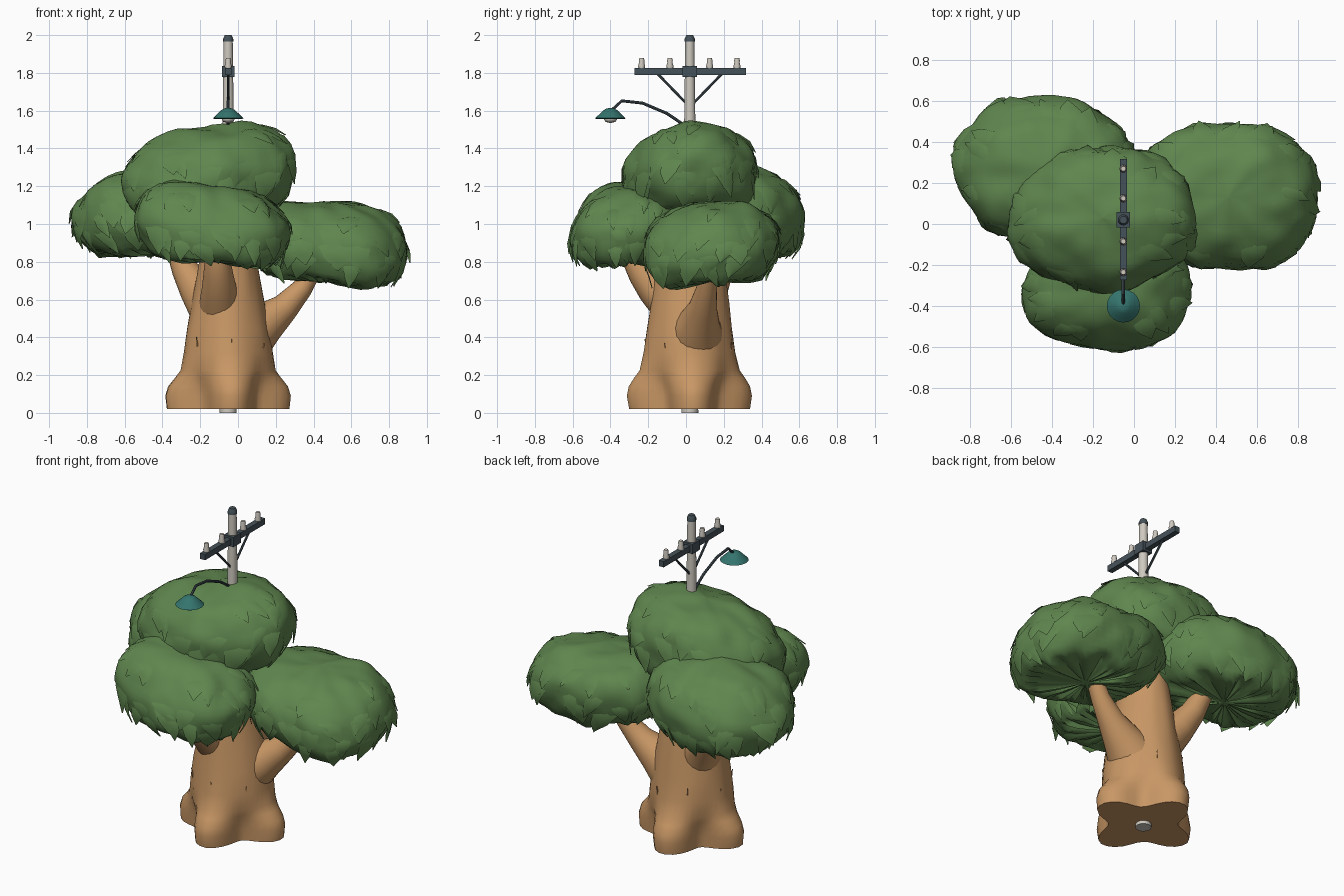
import bpy, bmesh, math, random
from mathutils import Vector, Matrix, noise

if "Cube" in bpy.data.objects:
    bpy.data.objects.remove(bpy.data.objects["Cube"])
random.seed(7)
TAU = math.tau
PX, PY = -0.052, 0.02          # pole axis


def material(name, rgb):
    m = bpy.data.materials.new(name)
    m.use_nodes = True
    m.diffuse_color = (*rgb, 1)
    bsdf = next(n for n in m.node_tree.nodes if n.type == 'BSDF_PRINCIPLED')
    bsdf.inputs["Base Color"].default_value = (*rgb, 1)
    bsdf.inputs["Roughness"].default_value = 0.8
    return m


LEAF = material("leaf_green", (0.115, 0.238, 0.077))
BARK = material("bark_tan", (0.58, 0.31, 0.13))
POLE = material("pole_grey", (0.62, 0.585, 0.525))
METAL = material("dark_metal", (0.06, 0.085, 0.1))
TEAL = material("lamp_teal", (0.035, 0.175, 0.155))


def finish(name, bm, mat, angle=40):
    me = bpy.data.meshes.new(name)
    bm.to_mesh(me)
    bm.free()
    me.materials.append(mat)
    ob = bpy.data.objects.new(name, me)
    bpy.context.collection.objects.link(ob)
    bpy.ops.object.select_all(action='DESELECT')
    ob.select_set(True)
    bpy.context.view_layer.objects.active = ob
    bpy.ops.object.shade_smooth_by_angle(angle=math.radians(angle))
    return ob


def add_loft(bm, rings):
    """Skin a list of closed rings that share a point count."""
    rows = [[bm.verts.new(p) for p in ring] for ring in rings]
    n = len(rows[0])
    for a, b in zip(rows, rows[1:]):
        for i in range(n):
            bm.faces.new((a[i], a[(i + 1) % n], b[(i + 1) % n], b[i]))
    bm.faces.new(rows[0][::-1])
    bm.faces.new(rows[-1])
    bmesh.ops.recalc_face_normals(bm, faces=bm.faces)


def lathe(name, x, y, profile, mat, n=16):
    bm = bmesh.new()
    add_loft(bm, [[(x + r * math.cos(TAU * i / n), y + r * math.sin(TAU * i / n), z)
                   for i in range(n)] for r, z in profile])
    return finish(name, bm, mat)


def tube(name, points, radii, mat, n=12):
    pts = [Vector(p) for p in points]
    rings = []
    for k, p in enumerate(pts):
        d = (pts[min(k + 1, len(pts) - 1)] - pts[max(k - 1, 0)]).normalized()
        q = Vector((0, 0, 1)).rotation_difference(d)
        rings.append([p + q @ Vector((radii[k] * math.cos(TAU * i / n),
                                      radii[k] * math.sin(TAU * i / n), 0)) for i in range(n)])
    bm = bmesh.new()
    add_loft(bm, rings)
    return finish(name, bm, mat)


def box(name, centre, size, mat):
    bm = bmesh.new()
    bmesh.ops.create_cube(bm, size=1, matrix=Matrix.Translation(centre) @ Matrix.Diagonal((*size, 1)))
    return finish(name, bm, mat)


# Trunk: four bulbous root lobes that melt into a tapering column
def trunk_ring(z, rx, ry, lobe, n=48):
    ring = []
    for i in range(n):
        a = TAU * i / n
        k = 1 + lobe * math.cos(4 * (a - 0.08)) + 0.03 * noise.noise((3 * math.cos(a), 3 * math.sin(a), 4 * z))
        ring.append((PX + rx * k * math.cos(a), PY + ry * k * math.sin(a), z))
    return ring


bm = bmesh.new()
add_loft(bm, [trunk_ring(*s) for s in (
    (0.02, 0.262, 0.258, 0.25), (0.09, 0.268, 0.266, 0.25), (0.14, 0.264, 0.266, 0.21),
    (0.185, 0.25, 0.26, 0.13), (0.225, 0.24, 0.252, 0.05), (0.32, 0.232, 0.238, 0.02),
    (0.45, 0.216, 0.222, 0.01), (0.58, 0.19, 0.205, 0.01), (0.72, 0.165, 0.188, 0.01),
    (0.88, 0.14, 0.16, 0.01), (1.15, 0.12, 0.13, 0.01))])
finish("trunk", bm, BARK, 50)

# Branches rising into the side clumps, swelling where they leave the trunk
tube("left_branch", [(-0.02, 0.04, 0.33), (0.06, 0.05, 0.42), (0.15, 0.07, 0.48), (0.25, 0.09, 0.56),
                     (0.34, 0.11, 0.66), (0.42, 0.13, 0.8)],
     [0.16, 0.15, 0.11, 0.075, 0.055, 0.045], BARK, 20)
tube("back_right_branch", [(-0.08, 0.04, 0.46), (-0.14, 0.07, 0.57), (-0.22, 0.13, 0.66), (-0.28, 0.18, 0.76),
                           (-0.32, 0.21, 0.86), (-0.35, 0.24, 0.98)],
     [0.15, 0.13, 0.095, 0.072, 0.058, 0.045], BARK, 20)
tube("front_branch", [(-0.09, -0.02, 0.48), (-0.1, -0.1, 0.59), (-0.1, -0.17, 0.66), (-0.105, -0.23, 0.74),
                      (-0.11, -0.28, 0.83), (-0.12, -0.3, 0.95)],
     [0.11, 0.105, 0.092, 0.078, 0.065, 0.05], BARK, 20)

# Small bark splinters around the column
for i in range(7):
    a, z = TAU * i / 7 + 0.3, random.uniform(0.33, 0.4)
    x, y = PX + 0.22 * math.cos(a), PY + 0.228 * math.sin(a)
    tube("bark_splinter", [(x, y, z - 0.03), (x + 0.01 * math.cos(a), y + 0.01 * math.sin(a), z + 0.035)],
         [0.006, 0.002], BARK, 5)


# Leaf clumps: lumpy dome tucked in below, shallow pleated underside, broad loose leaves
def clump(name, centre, radius, bottom, top, slope, power, seed, leaves=50, n=72):
    rnd = random.Random(seed)
    sweep = 2.42
    h = (top - bottom) / (1 - math.cos(sweep))
    zc = top - h

    def surface(a, t, lift=0.0):
        ang = t * sweep
        r = math.sin(ang) ** 0.75
        c, s = math.cos(a), math.sin(a)
        k = (abs(c) ** power + abs(s) ** power) ** (-1 / power)
        p = Vector((radius[0] * r * k * c, radius[1] * r * k * s, h * math.cos(ang)))
        out = Vector((c * r, s * r, math.cos(ang))).normalized()
        q = p + Vector((seed * 3.1, 0, 0))
        p += out * (0.03 * noise.noise(q * 3.5) + 0.02 * noise.noise(q * 9) + lift)
        p.z += slope[0] * p.x + slope[1] * p.y
        return p + Vector((centre[0], centre[1], zc))

    bm = bmesh.new()
    steps = 18
    rings = [[surface(TAU * i / n, max(k, 0.05) / steps) for i in range(n)] for k in range(steps + 1)]
    rim = [p + Vector((0, 0, rnd.uniform(-0.01, 0.03))) for p in rings[-1]]
    rings[-1] = rim
    mid = sum(rim, Vector()) / n
    for f, rise in ((0.8, -0.015), (0.5, -0.02), (0.2, -0.02), (0.02, -0.02)):
        rings.append([mid.lerp(p, f) + Vector((0, 0, rise + (i % 2) * 0.02 * f)) for i, p in enumerate(rim)])
    add_loft(bm, rings)

    # leaves hugging the dome, most of them near the rim
    for j in range(leaves):
        low = j % 5 < 3
        a = TAU * (j * 0.618 % 1) + rnd.uniform(-0.1, 0.1)
        t0 = rnd.uniform(0.52, 0.74) if low else rnd.uniform(0.15, 0.5)
        span = rnd.uniform(0.22, 0.3)
        half = rnd.uniform(0.1, 0.19)
        skew = rnd.uniform(-0.25, 0.25)
        lift = rnd.uniform(0.006, 0.04 if low else 0.016)
        prev = None
        for s, w, up in ((0, 0.5, -0.015), (0.3, 1, 0.003), (0.65, 0.75, 0.5 * lift), (1, 0.06, lift)):
            t = t0 + span * s
            row = [bm.verts.new(surface(a + skew * s + side * half * w, t, up + (0.005 if side == 0 else 0)))
                   for side in (-1, 0, 1)]
            if prev:
                for i in (0, 1):
                    bm.faces.new((prev[i], row[i], row[i + 1], prev[i + 1]))
            prev = row
    return finish(name, bm, LEAF, 60)


clump("top_clump", (-0.155, 0.03), (0.455, 0.355), 1.05, 1.525, (0.11, 0.05), 2.1, 1)
clump("left_clump", (0.465, 0.135), (0.44, 0.36), 0.7, 1.125, (-0.06, 0.05), 2.3, 2)
clump("front_clump", (-0.13, -0.315), (0.41, 0.3), 0.815, 1.21, (-0.1, 0.12), 2.1, 3)
clump("back_right_clump", (-0.43, 0.275), (0.44, 0.345), 0.85, 1.3, (0.04, -0.02), 2.2, 4)

# Utility pole and cap
lathe("pole", PX, PY, [(0.045, 0), (0.03, 1.5), (0.024, 1.975)], POLE)
lathe("pole_cap", PX, PY, [(0.027, 1.965), (0.027, 1.98), (0.018, 2.0)], METAL)

# Crossarm, clamp, braces and insulators
box("crossarm", (PX, 0.022, 1.807), (0.034, 0.59, 0.036), METAL)
box("crossarm_clamp", (PX, PY, 1.807), (0.066, 0.076, 0.06), METAL)
for side in (-1, 1):
    tube("brace", [(PX, PY + side * 0.02, 1.64), (PX, PY + side * 0.17, 1.795)], [0.007, 0.007], METAL, 8)
for y in (-0.235, -0.085, 0.125, 0.27):
    lathe("insulator", PX, y, [(0.017, 1.823), (0.019, 1.836), (0.014, 1.853),
                               (0.015, 1.866), (0.012, 1.878)], POLE, 12)

# Lamp on its bent arm
tube("lamp_arm", [(PX, 0.01, 1.51), (PX, -0.1, 1.585), (PX, -0.23, 1.64), (PX, -0.34, 1.652),
                  (PX, -0.385, 1.61), (PX, -0.395, 1.6)], [0.008] * 6, METAL, 8)
lathe("lamp_shade", PX, -0.4, [(0.076, 1.557), (0.081, 1.56), (0.06, 1.58), (0.036, 1.603),
                               (0.02, 1.612), (0.004, 1.614)], TEAL, 20)
lathe("lamp_bulb", PX, -0.4, [(0.008, 1.536), (0.026, 1.541), (0.034, 1.552), (0.034, 1.565)], POLE)
